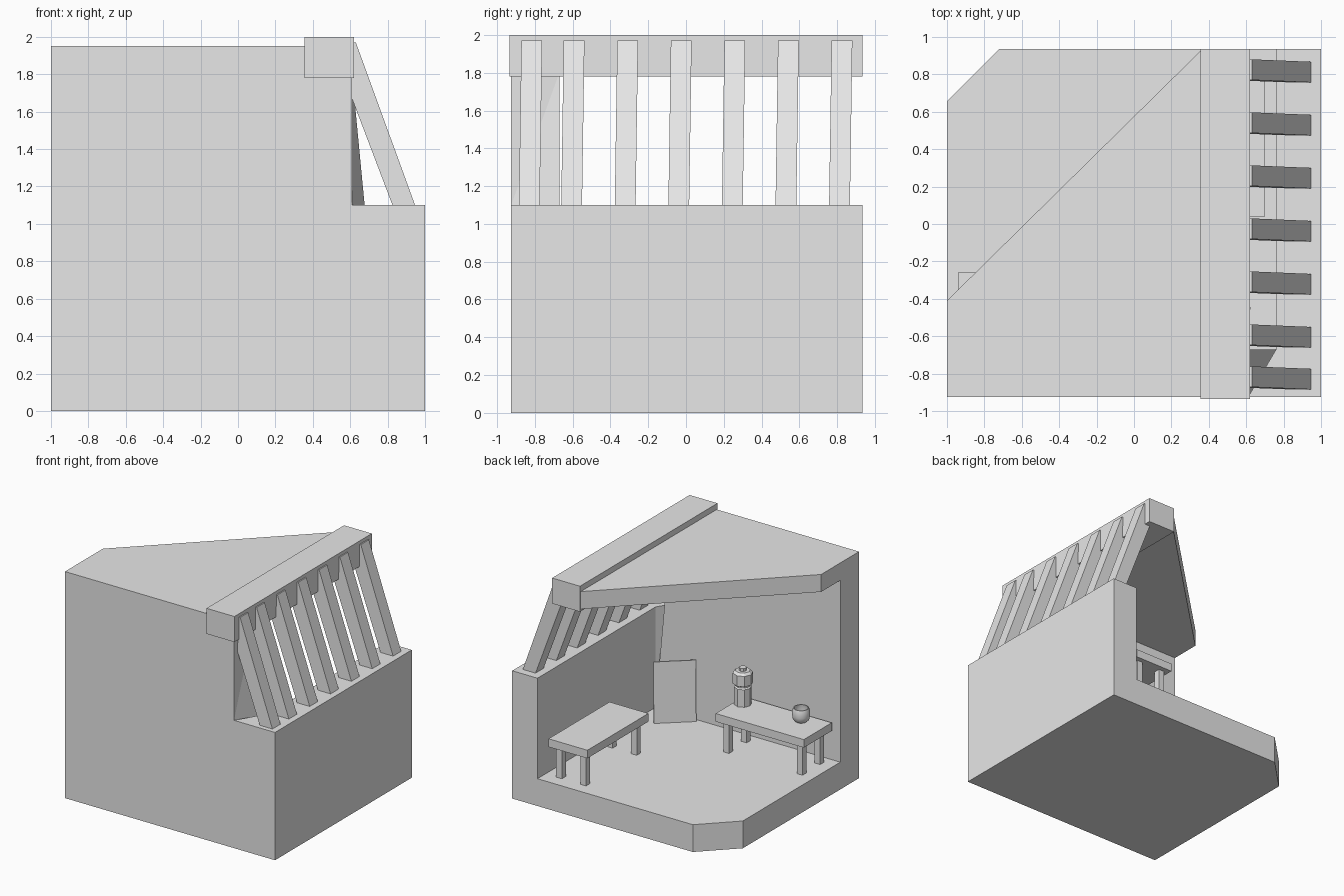
import bpy, bmesh, math
from mathutils import Vector

cube = bpy.data.objects.get("Cube")
if cube:
    bpy.data.objects.remove(cube, do_unlink=True)

GREY = (0.8, 0.8, 0.8, 1)
plaster = bpy.data.materials.new("plain_grey")
plaster.use_nodes = True
plaster.diffuse_color = GREY
plaster.node_tree.nodes["Principled BSDF"].inputs["Base Color"].default_value = GREY


def add_mesh(name, verts, faces):
    bm = bmesh.new()
    vs = [bm.verts.new(v) for v in verts]
    for f in faces:
        bm.faces.new([vs[i] for i in f])
    bmesh.ops.recalc_face_normals(bm, faces=bm.faces)
    me = bpy.data.meshes.new(name)
    bm.to_mesh(me)
    bm.free()
    me.materials.append(plaster)
    ob = bpy.data.objects.new(name, me)
    bpy.context.collection.objects.link(ob)
    return ob


def extrude(name, low, high):
    """Solid between two matching outlines."""
    n = len(low)
    sides = [(i, (i + 1) % n, (i + 1) % n + n, i + n) for i in range(n)]
    return add_mesh(name, low + high, [tuple(range(n)), tuple(range(n, 2 * n))] + sides)


def prism(name, outline, z0, z1):
    return extrude(name, [(x, y, z0) for x, y in outline], [(x, y, z1) for x, y in outline])


def box(name, x0, x1, y0, y1, z0, z1):
    return prism(name, [(x0, y0), (x1, y0), (x1, y1), (x0, y1)], z0, z1)


def lathe(name, profile, sides, x, y, smooth=False):
    """Revolve a profile of (radius, height) that starts and ends on the axis."""
    rings = profile[1:-1]
    verts = [(x + r * math.cos(math.tau * k / sides), y + r * math.sin(math.tau * k / sides), z)
             for r, z in rings for k in range(sides)]
    first, last = len(verts), len(verts) + 1
    verts += [(x, y, profile[0][1]), (x, y, profile[-1][1])]
    faces = []
    top = (len(rings) - 1) * sides
    for k in range(sides):
        n = (k + 1) % sides
        faces += [(first, n, k), (last, top + k, top + n)]
        faces += [(j + k, j + n, j + sides + n, j + sides + k) for j in range(0, top, sides)]
    ob = add_mesh(name, verts, faces)
    if smooth:
        bpy.ops.object.select_all(action='DESELECT')
        ob.select_set(True)
        bpy.context.view_layer.objects.active = ob
        bpy.ops.object.shade_smooth_by_angle(angle=math.radians(40))
    return ob


# Main dimensions
FRONT, BACK, INNER_Y = -0.925, 0.935, -0.67
INNER_X, END_X = 0.76, 0.61
FLOOR, LEDGE, CEILING, ROOF = 0.235, 1.10, 1.80, 1.95

# Floor slab with a clipped corner
prism("floor", [(-1, INNER_Y), (INNER_X, INNER_Y), (INNER_X, BACK), (-0.72, BACK), (-1, 0.655)], 0, FLOOR)

# Low side wall, running round to the end of the tall wall
prism("low_wall", [(END_X, FRONT), (1, FRONT), (1, BACK), (INNER_X, BACK), (INNER_X, INNER_Y)], 0, LEDGE)

# Tall front wall with a twisted end that leans to the inner corner
add_mesh("front_wall", [
    (-1, FRONT, 0), (END_X, FRONT, 0), (END_X, FRONT, LEDGE), (END_X, FRONT, ROOF), (-1, FRONT, ROOF),
    (-1, INNER_Y, 0), (INNER_X, INNER_Y, 0), (INNER_X, INNER_Y, FLOOR),
    (END_X, INNER_Y, CEILING), (END_X, INNER_Y, ROOF), (-1, INNER_Y, ROOF)],
    [(0, 1, 2, 3, 4), (5, 10, 9, 8, 7, 6), (0, 4, 10, 5), (3, 9, 10, 4), (0, 5, 6, 1),
     (2, 8, 9, 3), (2, 7, 8), (1, 6, 7, 2)])

# Triangular roof and ridge beam
prism("roof", [(-1, INNER_Y), (0.4, INNER_Y), (0.4, BACK - 0.005), (0.36, BACK - 0.005), (-1, -0.41)],
      CEILING, ROOF)
box("ridge_beam", 0.355, 0.62, -0.935, 0.935, 1.78, 2.0)

# Sloping slats between the beam and the low wall
SLAT = [(0.58, 1.97), (0.63, 1.97), (0.965, 1.05), (0.845, 1.05), (0.56, 1.80)]
for i, y in enumerate([-0.83] + [-0.606 + 0.2835 * k for k in range(6)]):
    lean = 0.015
    sides = [[(x, y + s * 0.055 + lean * (z - 1.05), z) for x, z in SLAT] for s in (-1, 1)]
    extrude(f"slat_{i + 1}", *sides)


def table(name, x0, x1, y0, y1):
    top, thick, inset, half = 0.57, 0.07, 0.07, 0.027
    box(name + "_top", x0, x1, y0, y1, top - thick, top)
    for i, x in enumerate((x0 + inset, x1 - inset)):
        for j, y in enumerate((y0 + inset, y1 - inset)):
            box(f"{name}_leg_{2 * i + j + 1}", x - half, x + half, y - half, y + half,
                FLOOR, top - thick)


# Two tables
table("side_table", 0.33, 0.70, 0.04, 0.87)
table("front_table", -0.94, -0.10, -0.64, -0.26)

# Board leaning in the corner
a, b = Vector((0.60, -0.42, FLOOR)), Vector((0.35, -0.64, FLOOR))
rise = Vector((0.02, -0.023, 0.515))
back = Vector((0.007, -0.008, 0))
front = [a, b, b + rise, a + rise]
extrude("leaning_board", front, [v + back for v in front])

# Lantern: drum on a base with a knob
lathe("lantern", [(0, 0.57), (0.07, 0.57), (0.07, 0.72), (0.06, 0.73), (0.06, 0.74), (0.08, 0.75),
                  (0.08, 0.84), (0.06, 0.86), (0.03, 0.86), (0.03, 0.885), (0, 0.885)], 8, -0.17, -0.53)

# Open round cup
lathe("cup", [(0, 0.57), (0.045, 0.57), (0.065, 0.59), (0.07, 0.62), (0.07, 0.66), (0.062, 0.685),
              (0.054, 0.685), (0.06, 0.65), (0.055, 0.60), (0, 0.59)], 24, -0.725, -0.53, smooth=True)
